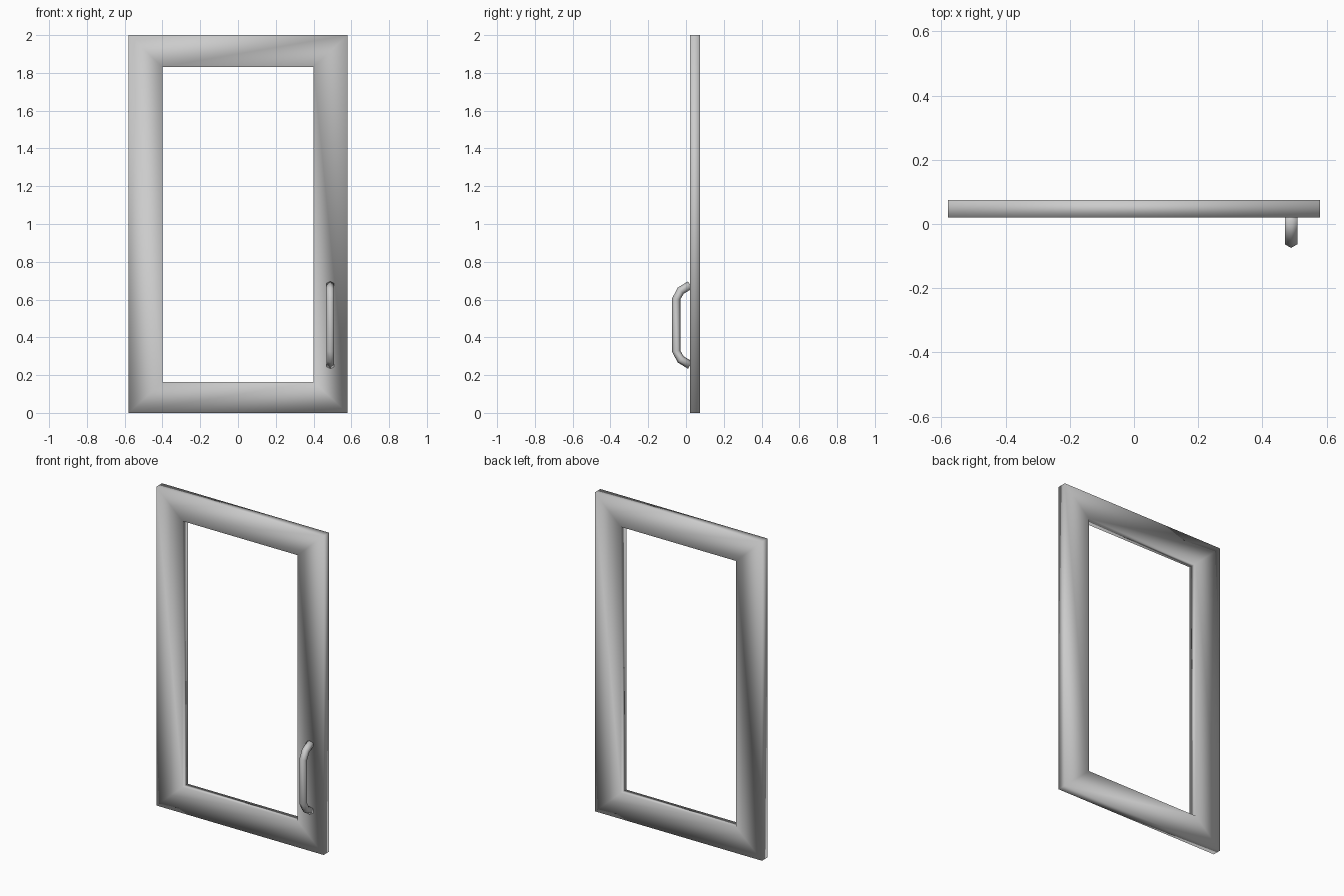
import bpy
import bmesh
from math import cos, sin, tau
from mathutils import Vector

cube = bpy.data.objects.get("Cube")
if cube:
    bpy.data.objects.remove(cube, do_unlink=True)

grey = bpy.data.materials.new("plain grey")
grey.use_nodes = True
colour = (0.6, 0.6, 0.6, 1)
grey.diffuse_color = colour
grey.node_tree.nodes["Principled BSDF"].inputs["Base Color"].default_value = colour


def finish(bm, name):
    """Turn a bmesh into a fully smooth grey object."""
    bmesh.ops.recalc_face_normals(bm, faces=bm.faces)
    for face in bm.faces:
        face.smooth = True
    mesh = bpy.data.meshes.new(name)
    bm.to_mesh(mesh)
    bm.free()
    mesh.materials.append(grey)
    obj = bpy.data.objects.new(name, mesh)
    bpy.context.collection.objects.link(obj)
    return obj


def rectangle(bm, half_width, bottom, top, y):
    corners = [(-1, bottom), (1, bottom), (1, top), (-1, top)]
    return [bm.verts.new((s * half_width, y, z)) for s, z in corners]


def bridge(bm, a, b):
    """Join two loops with quads."""
    n = len(a)
    for i in range(n):
        j = (i + 1) % n
        bm.faces.new((a[i], a[j], b[j], b[i]))


# Door frame: mitred front and back, with outer and inner walls
FRONT, BACK = 0.02, 0.075
bm = bmesh.new()
outer_front, outer_back = [rectangle(bm, 0.58, 0, 2, y) for y in (FRONT, BACK)]
inner_front, inner_back = [rectangle(bm, 0.40, 0.163, 1.832, y) for y in (FRONT, BACK)]
bridge(bm, outer_front, inner_front)
mirror_order = (1, 0, 3, 2)
bridge(bm, [outer_back[i] for i in mirror_order], [inner_back[i] for i in mirror_order])
bridge(bm, outer_front, outer_back)
bridge(bm, inner_front, inner_back)
finish(bm, "door_frame")

# Pull handle: six-sided tube swept along a bent path, mirrored about its middle
MIDDLE, RADIUS, SIDES, HANDLE_X = 0.465, 0.0225, 6, 0.489
half = [(0.022, 0.212), (-0.028, 0.182), (-0.052, 0.138)]
path = [Vector((HANDLE_X, y, MIDDLE + h)) for y, h in half]
path += [Vector((HANDLE_X, y, MIDDLE - h)) for y, h in reversed(half)]
bm = bmesh.new()
rings = []
for i, point in enumerate(path):
    ahead = path[min(i + 1, len(path) - 1)]
    behind = path[max(i - 1, 0)]
    side = Vector((1, 0, 0))
    outward = (ahead - behind).normalized().cross(side)
    rings.append([bm.verts.new(point + RADIUS * (outward * cos(tau * k / SIDES)
                                                 + side * sin(tau * k / SIDES)))
                  for k in range(SIDES)])
for a, b in zip(rings, rings[1:]):
    bridge(bm, a, b)
bm.faces.new(rings[0])
bm.faces.new(rings[-1])
finish(bm, "pull_handle")
